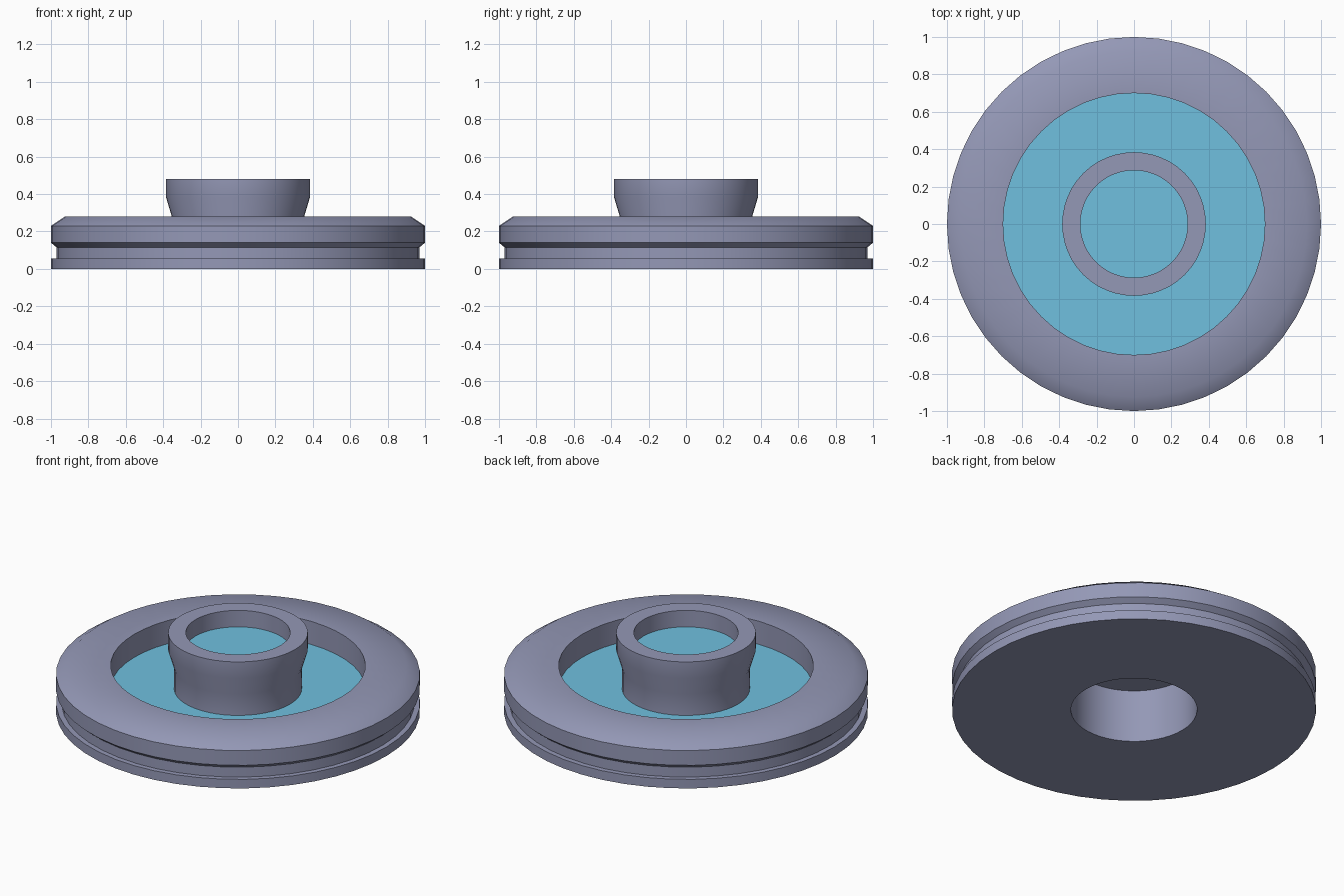
import bpy, bmesh, math

if "Cube" in bpy.data.objects:
    bpy.data.objects.remove(bpy.data.objects["Cube"])

SIDES = 48


def material(name, rgb):
    m = bpy.data.materials.new(name)
    m.diffuse_color = (*rgb, 1)
    m.use_nodes = True
    m.node_tree.nodes["Principled BSDF"].inputs["Base Color"].default_value = m.diffuse_color
    return m


GREY = material("lavender grey", (0.296, 0.314, 0.468))
BLUE = material("light blue", (0.162, 0.527, 0.736))


def revolve(name, profile, mat, closed=False):
    """Turn (radius, height) points around z; radius 0 gives a pole."""
    bm = bmesh.new()
    rings = []
    for r, z in profile:
        if r == 0:
            rings.append([bm.verts.new((0, 0, z))] * SIDES)
        else:
            rings.append([bm.verts.new((r * math.cos(2 * math.pi * i / SIDES),
                                        r * math.sin(2 * math.pi * i / SIDES), z))
                          for i in range(SIDES)])
    pairs = list(zip(rings, rings[1:]))
    if closed:
        pairs.append((rings[-1], rings[0]))
    for a, b in pairs:
        for i in range(SIDES):
            j = (i + 1) % SIDES
            quad = list(dict.fromkeys((a[i], a[j], b[j], b[i])))
            bm.faces.new(quad)
    me = bpy.data.meshes.new(name)
    bm.to_mesh(me)
    bm.free()
    me.materials.append(mat)
    ob = bpy.data.objects.new(name, me)
    bpy.context.collection.objects.link(ob)
    bpy.ops.object.select_all(action='DESELECT')
    ob.select_set(True)
    bpy.context.view_layer.objects.active = ob
    bpy.ops.object.shade_smooth_by_angle(angle=math.radians(35))
    return ob


# Grooved rim, hub and underside socket as one turned shell
revolve("wheel_body", [
    (0, 0.32), (0.347, 0.32), (0.347, 0),          # socket from below
    (1.0, 0), (1.0, 0.055), (0.97, 0.055),         # bottom lip and groove
    (0.97, 0.115), (1.0, 0.14), (1.0, 0.23),
    (0.925, 0.28), (0.70, 0.28), (0.70, 0.14),     # rim top and recess wall
], GREY)
revolve("hub", [
    (0.351, 0.14), (0.351, 0.27), (0.384, 0.38),
    (0.384, 0.48), (0.287, 0.48), (0.287, 0.38),
], GREY)

# Blue inlays: recess floor and hub cap floor
revolve("recess_floor", [(0.351, 0.14), (0.70, 0.14)][::-1], BLUE)
revolve("hub_floor", [(0.287, 0.38), (0, 0.38)], BLUE)
